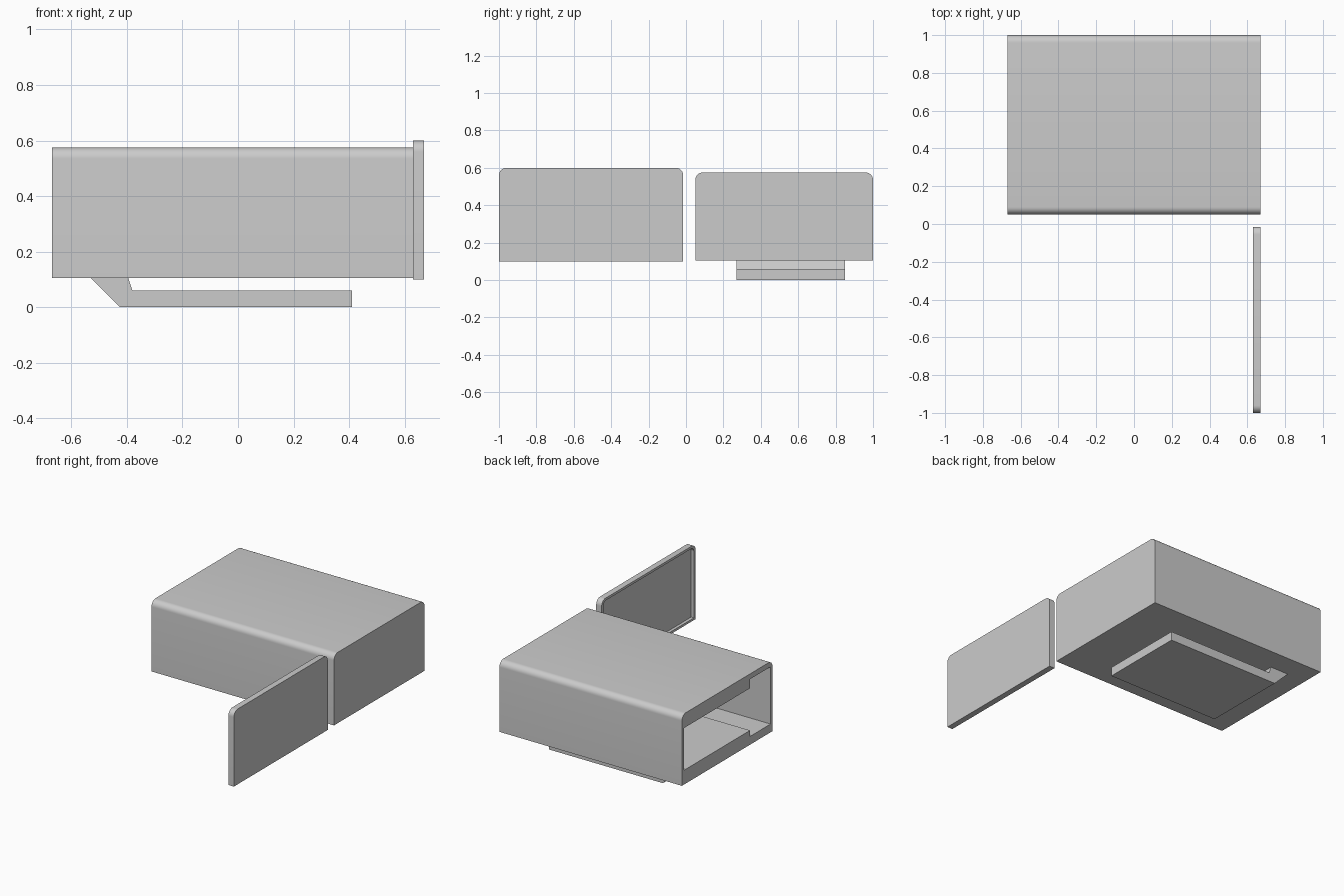
import bpy, bmesh, math
from mathutils import Matrix

if "Cube" in bpy.data.objects:
    bpy.data.objects.remove(bpy.data.objects["Cube"], do_unlink=True)

grey = bpy.data.materials.new("plain grey")
grey.use_nodes = True
colour = (0.6, 0.6, 0.6, 1)
grey.diffuse_color = colour
grey.node_tree.nodes["Principled BSDF"].inputs["Base Color"].default_value = colour

# Maps a profile in (y, z) extruded along x, or in (x, z) extruded along y
ALONG_X = lambda u, v, w: (w, u, v)
ALONG_Y = lambda u, v, w: (u, w, v)


def prism(name, profile, start, end, place):
    bm = bmesh.new()
    a, b = [[bm.verts.new(place(u, v, w)) for u, v in profile] for w in (start, end)]
    bm.faces.new(a)
    bm.faces.new(b)
    n = len(profile)
    for i in range(n):
        j = (i + 1) % n
        bm.faces.new((a[i], a[j], b[j], b[i]))
    bmesh.ops.recalc_face_normals(bm, faces=bm.faces)
    mesh = bpy.data.meshes.new(name)
    bm.to_mesh(mesh)
    bm.free()
    mesh.materials.append(grey)
    obj = bpy.data.objects.new(name, mesh)
    bpy.context.collection.objects.link(obj)
    return obj


def round_top(y0, y1, z0, z1, r, steps=8):
    """Rectangle with its two upper corners rounded."""
    pts = [(y0, z0), (y1, z0)]
    for cy, first in ((y1 - r, 0), (y0 + r, 90)):
        for i in range(steps + 1):
            t = math.radians(first + 90 * i / steps)
            pts.append((cy + r * math.cos(t), z1 - r + r * math.sin(t)))
    return pts


def carve(obj, cutter):
    cutter.hide_render = True
    mod = obj.modifiers.new("hollow", 'BOOLEAN')
    mod.operation = 'DIFFERENCE'
    mod.solver = 'EXACT'
    mod.object = cutter
    bpy.context.view_layer.objects.active = obj
    bpy.ops.object.modifier_apply(modifier=mod.name)
    bpy.data.objects.remove(cutter, do_unlink=True)


def smooth(obj):
    bpy.ops.object.select_all(action='DESELECT')
    obj.select_set(True)
    bpy.context.view_layer.objects.active = obj
    bpy.ops.object.shade_smooth_by_angle(angle=math.radians(30))


# Case, open at one end, with a taller channel along its front wall
case = prism("case", round_top(0.05, 1.0, 0.105, 0.575, 0.04), -0.67, 0.67, ALONG_X)
hollow = [(0.07, 0.16), (0.285, 0.16), (0.285, 0.20), (0.98, 0.20),
          (0.98, 0.48), (0.285, 0.48), (0.285, 0.54), (0.07, 0.54)]
carve(case, prism("case_hollow", hollow, -0.8, 0.64, ALONG_X))
smooth(case)

# Loose end cap with a shallow recess that fits over the case
cap = prism("end_cap", round_top(-1.0, -0.015, 0.1, 0.6, 0.04), 0.63, 0.67, ALONG_X)
carve(cap, prism("cap_recess", round_top(-0.983, -0.032, 0.115, 0.584, 0.03),
                 0.5, 0.65, ALONG_X))
smooth(cap)

# Belt clip under the case
clip = [(-0.53, 0.105), (-0.425, 0), (0.41, 0), (0.41, 0.06),
        (-0.38, 0.06), (-0.395, 0.105)]
prism("belt_clip", clip, 0.27, 0.85, ALONG_Y)
